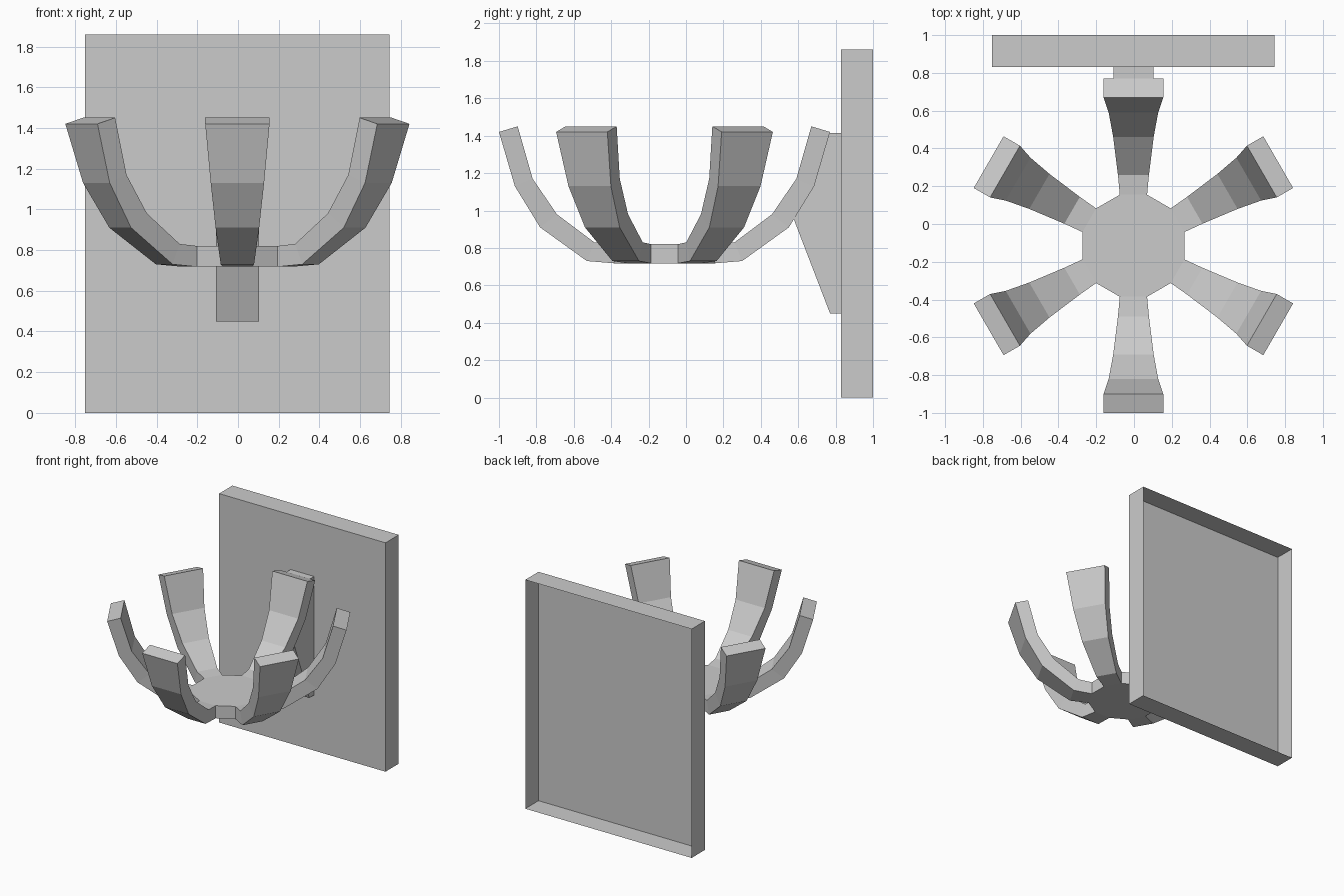
import bpy, bmesh, math
from mathutils import Vector, Matrix

if "Cube" in bpy.data.objects:
    bpy.data.objects.remove(bpy.data.objects["Cube"])

CX = -0.003


def finish(name, bm):
    bmesh.ops.remove_doubles(bm, verts=bm.verts, dist=0.0005)
    bmesh.ops.recalc_face_normals(bm, faces=bm.faces)
    mesh = bpy.data.meshes.new(name)
    bm.to_mesh(mesh)
    bm.free()
    obj = bpy.data.objects.new(name, mesh)
    bpy.context.collection.objects.link(obj)
    return obj


def box(bm, x0, x1, y0, y1, z0, z1):
    m = Matrix.Translation(((x0 + x1) / 2, (y0 + y1) / 2, (z0 + z1) / 2))
    m = m @ Matrix.Diagonal((x1 - x0, y1 - y0, z1 - z0, 1))
    bmesh.ops.create_cube(bm, size=1, matrix=m)


# Wall plate: thin shell, open at the back
bm = bmesh.new()
box(bm, CX - 0.748, CX + 0.748, 0.83, 1.0, 0.0, 1.86)
back = [f for f in bm.faces if f.calc_center_median().y > 0.99]
bmesh.ops.delete(bm, geom=back, context='FACES_ONLY')
bm.normal_update()
mesh = bpy.data.meshes.new("wall_plate")
bm.to_mesh(mesh)
bm.free()
bpy.context.collection.objects.link(bpy.data.objects.new("wall_plate", mesh))

# Bracket: side profile (y, z) extruded along x
profile = [(0.83, 0.45), (0.77, 0.45), (0.57, 0.97), (0.682, 1.135), (0.76, 1.415), (0.83, 1.415)]
bm = bmesh.new()
face = bm.faces.new([bm.verts.new((CX - 0.105, y, z)) for y, z in profile])
ext = bmesh.ops.extrude_face_region(bm, geom=[face])
bmesh.ops.translate(bm, vec=(0.21, 0, 0), verts=[v for v in ext["geom"] if isinstance(v, bmesh.types.BMVert)])
finish("bracket", bm)

# Claw basket: twelve-sided hub with six flaring, upward-curving arms
R = 0.27
HW = R * math.tan(math.radians(15))
# outer radius, outer z, inner radius, inner z, half width
sections = [(R, 0.718, R, 0.82, HW),
            (0.415, 0.73, 0.375, 0.83, 0.082),
            (0.665, 0.91, 0.575, 0.98, 0.107),
            (0.80, 1.13, 0.705, 1.17, 0.131),
            (0.885, 1.42, 0.785, 1.45, 0.158)]
centre = Vector((CX, -0.115, 0))
bm = bmesh.new()
top, bottom = [], []
for i in range(6):
    turn = Matrix.Translation(centre) @ Matrix.Rotation(math.radians(30 + 60 * i), 4, 'Z')
    rings = []
    for ro, zo, ri, zi, w in sections:
        pts = [(ro, -w, zo), (ro, w, zo), (ri, w, zi), (ri, -w, zi)]
        rings.append([bm.verts.new(turn @ Vector(p)) for p in pts])
    for a, b in zip(rings, rings[1:]):
        for k in range(4):
            n = (k + 1) % 4
            bm.faces.new((a[k], a[n], b[n], b[k]))
    bm.faces.new(rings[-1])
    base = rings[0]
    bottom += [base[0], base[1]]
    top += [base[3], base[2]]
bm.faces.new(top)
bm.faces.new(bottom[::-1])
for k in range(1, 12, 2):
    n = (k + 1) % 12
    bm.faces.new((bottom[k], bottom[n], top[n], top[k]))
finish("claw_basket", bm)
